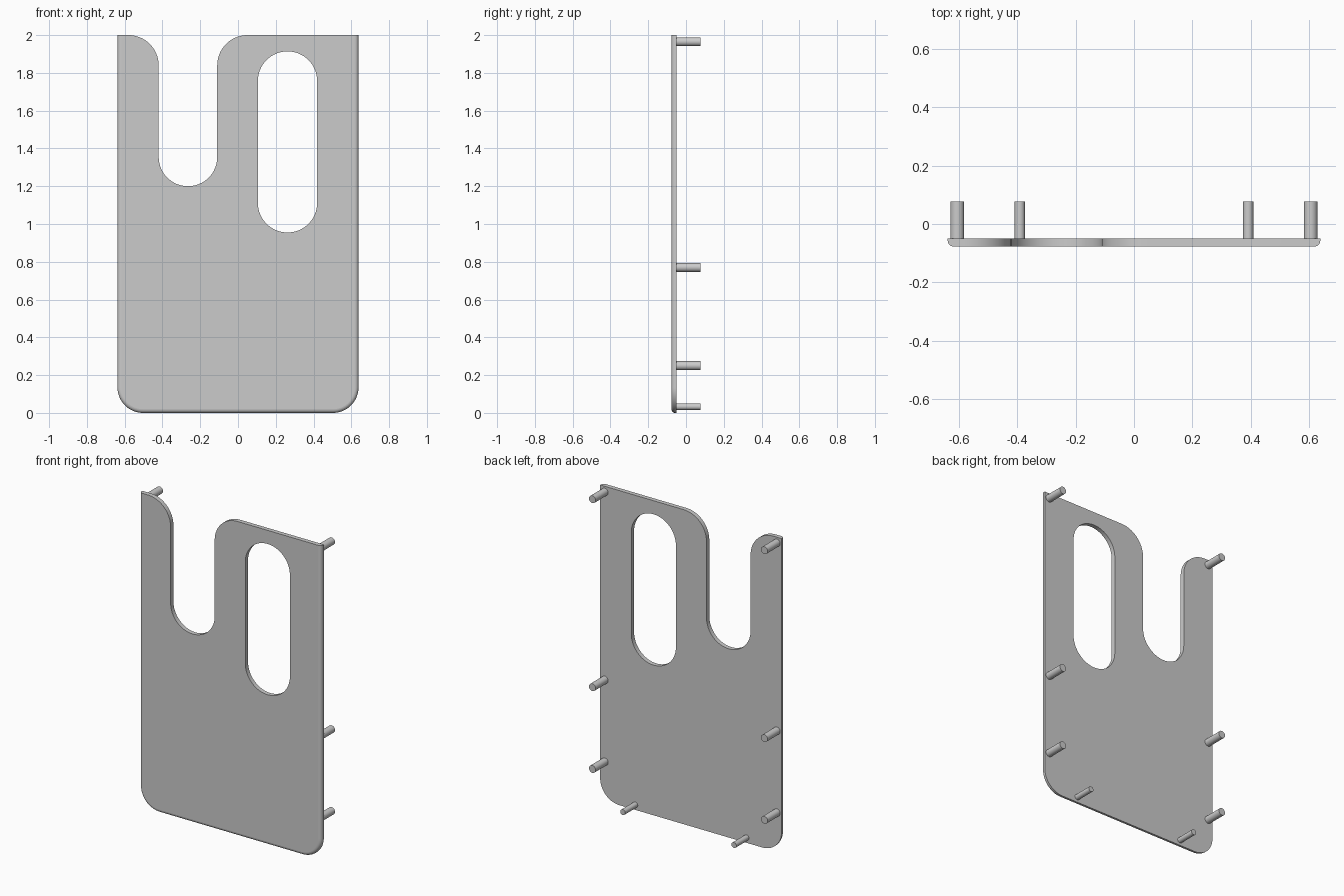
import bpy, bmesh
from math import pi, sin, cos, radians
from mathutils import Matrix

if "Cube" in bpy.data.objects:
    bpy.data.objects.remove(bpy.data.objects["Cube"])

HALF_W, HEIGHT = 0.638, 2.0
FRONT, BACK, TIP = -0.077, -0.049, 0.077
CORNER, ROUND = 0.135, 0.02


def arc(cx, cz, r, a0, a1, n=16):
    return [(cx + r * cos(radians(a0 + (a1 - a0) * i / n)),
             cz + r * sin(radians(a0 + (a1 - a0) * i / n))) for i in range(n + 1)]


def outline(inset):
    """Plate outline; sides and bottom are pulled in by inset."""
    w, r = HALF_W - inset, CORNER - inset
    c = HALF_W - CORNER
    pts = [(-w, HEIGHT)]
    pts += arc(-c, CORNER, r, 180, 270)
    pts += arc(c, CORNER, r, 270, 360)
    pts += [(w, HEIGHT)]
    # open notch with rounded mouth
    pts += arc(0.05, 1.84, 0.16, 90, 180)
    pts += arc(-0.265, 1.355, 0.155, 0, -180, 32)
    pts += arc(-0.58, 1.84, 0.16, 0, 90)
    return pts


def slot():
    """Closed slot outline."""
    return arc(0.262, 1.757, 0.157, 0, 180, 32) + arc(0.262, 1.112, 0.157, 180, 360, 32)


def finish(bm, name):
    bmesh.ops.recalc_face_normals(bm, faces=bm.faces)
    mesh = bpy.data.meshes.new(name)
    bm.to_mesh(mesh)
    bm.free()
    ob = bpy.data.objects.new(name, mesh)
    bpy.context.collection.objects.link(ob)
    bpy.ops.object.select_all(action='DESELECT')
    bpy.context.view_layer.objects.active = ob
    ob.select_set(True)
    bpy.ops.object.shade_smooth_by_angle(angle=radians(30))
    return ob


def loft(bm, layers):
    """Skin matching loops; return the edges of the first and last loop."""
    rings = [[bm.verts.new((x, y, z)) for x, z in pts] for y, pts in layers]
    n = len(rings[0])
    for a, b in zip(rings, rings[1:]):
        for i in range(n):
            j = (i + 1) % n
            bm.faces.new((a[i], a[j], b[j], b[i]))
    return [[bm.edges.get((r[i], r[(i + 1) % n])) for i in range(n)]
            for r in (rings[0], rings[-1])]


# Plate with rounded front edge
bm = bmesh.new()
layers = [(BACK, outline(0))]
for k in range(7):
    a = pi / 2 * k / 6
    layers.append((FRONT + ROUND * (1 - sin(a)), outline(ROUND * (1 - cos(a)))))
outer = loft(bm, layers)
inner = loft(bm, [(BACK, slot()), (FRONT, slot())])
for o, i, ny in zip(outer, inner, (1, -1)):
    bmesh.ops.triangle_fill(bm, edges=o + i, use_beauty=True, normal=(0, ny, 0))
    for e in o + i:
        e.smooth = False
finish(bm, "plate")


# Mounting pegs on the back, mirrored left and right
def peg(name, x, z, r):
    bm = bmesh.new()
    start = BACK - 0.005
    bmesh.ops.create_cone(bm, cap_ends=True, segments=32, radius1=r, radius2=r,
                          depth=TIP - start,
                          matrix=Matrix.Translation((x, (TIP + start) / 2, z))
                          @ Matrix.Rotation(pi / 2, 4, 'X'))
    finish(bm, name)


for side, s in (("left", -1), ("right", 1)):
    for label, x, z, r in (("top", 0.605, 1.965, 0.0235), ("middle", 0.605, 0.77, 0.0235),
                           ("lower", 0.605, 0.25, 0.0235), ("bottom", 0.391, 0.033, 0.0175)):
        peg(f"{label}_peg_{side}", s * x, z, r)
